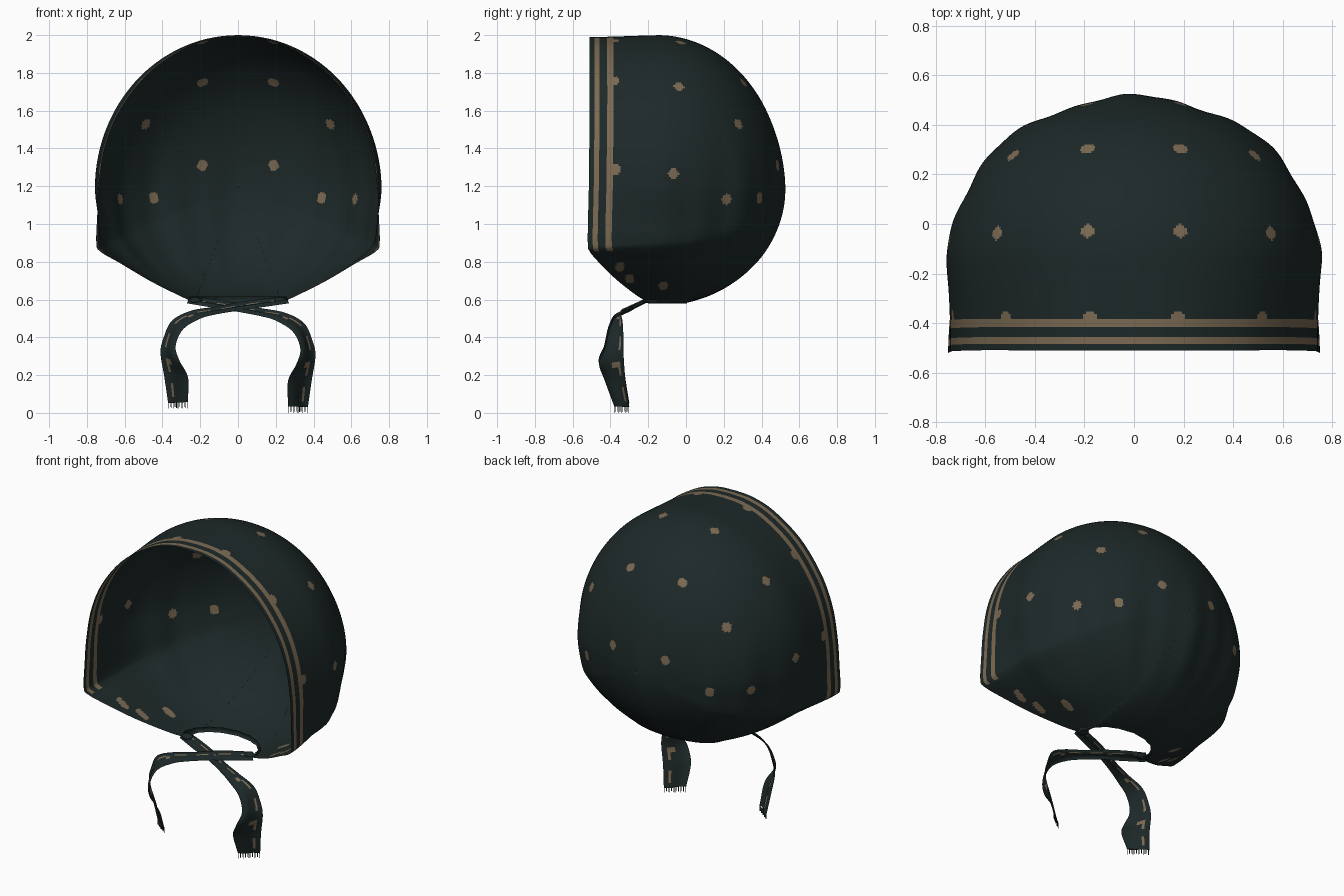
import bpy, bmesh, math
from mathutils import Vector

if "Cube" in bpy.data.objects:
    bpy.data.objects.remove(bpy.data.objects["Cube"])


def material(name, rgb):
    m = bpy.data.materials.new(name)
    m.diffuse_color = (*rgb, 1)
    m.use_nodes = True
    m.node_tree.nodes["Principled BSDF"].inputs["Base Color"].default_value = m.diffuse_color
    return m


MATS = [material("dark_teal_cloth", (0.0125, 0.0215, 0.0215)),
        material("tan_print", (0.20, 0.145, 0.086))]


def finish(bm, name):
    me = bpy.data.meshes.new(name)
    for f in bm.faces:
        f.smooth = True
    bm.to_mesh(me)
    bm.free()
    for m in MATS:
        me.materials.append(m)
    ob = bpy.data.objects.new(name, me)
    bpy.context.collection.objects.link(ob)
    return ob


def spline(pts, n):
    """Smooth curve through pts, resampled to n+1 evenly spaced points."""
    p = [Vector(q) for q in pts]
    p = [2 * p[0] - p[1]] + p + [2 * p[-1] - p[-2]]
    dense = []
    for a, b, c, d in zip(p, p[1:], p[2:], p[3:]):
        for i in range(30):
            t = i / 30
            dense.append(0.5 * (2 * b + (c - a) * t + (2 * a - 5 * b + 4 * c - d) * t * t
                                + (3 * b - a - 3 * c + d) * t ** 3))
    dense.append(p[-2])
    cum = [0]
    for a, b in zip(dense, dense[1:]):
        cum.append(cum[-1] + (b - a).length)
    out, k = [], 0
    for i in range(n + 1):
        s = cum[-1] * i / n
        while k < len(cum) - 2 and cum[k + 1] < s:
            k += 1
        f = (s - cum[k]) / max(cum[k + 1] - cum[k], 1e-9)
        out.append(dense[k].lerp(dense[k + 1], min(max(f, 0), 1)))
    return out


def smooth(a, b, x):
    t = min(max((x - a) / (b - a), 0), 1)
    return t * t * (3 - 2 * t)


# ---- hood: free edge running from back of neck, round the face, to the crown
EDGE = [(0, 0.0, .582), (.14, -.03, .582), (.22, -.10, .582), (.25, -.21, .592),
        (.45, -.35, .69), (.62, -.455, .79), (.73, -.51, .855), (.75, -.52, .90),
        (.745, -.518, 1.05), (.735, -.514, 1.22), (.70, -.512, 1.42), (.62, -.51, 1.61),
        (.47, -.51, 1.80), (.28, -.51, 1.93), (.13, -.51, 1.98), (0, -.51, 1.99)]
half = spline(EDGE, 220)
edge = half + [Vector((-p.x, p.y, p.z)) for p in half[-2:0:-1]]
FIXED = [0, .013, .026, .035, .044, .053, .066, .08, .093, .103, .113, .127]   # rows fitting the stripes
ROWS = 140
Y0, DEPTH, ZC = -.15, .665, 1.2


def hood_point(e, s_frac, fixed=None):
    l1 = max(0, Y0 - e.y)
    b0 = math.asin(max(0, (e.y - Y0) / DEPTH))
    total = l1 + (math.pi / 2 - b0) * .72
    s = fixed if fixed is not None else FIXED[-1] + (total - FIXED[-1]) * s_frac
    if s < l1:
        y, k = e.y + s, 1.0
    else:
        b = b0 + (s - l1) / .72
        y, k = Y0 + DEPTH * math.sin(b), math.cos(b) / math.cos(b0)
    # edge outline relaxes into a rounded egg outline further back
    h = .8 if e.z > ZC else .65
    a = math.atan2((e.z - ZC) / h, e.x / .755)
    egg = (.755 * math.cos(a), ZC + h * math.sin(a) * (1 if e.z > ZC else .97))
    w = smooth(0, .42, s)
    if e.z < ZC:
        w *= .5 + .5 * smooth(.9, ZC, e.z) + .25 * smooth(.4, .9, s) * (1 - smooth(.9, ZC, e.z))
    x = (e.x * (1 - w) + egg[0] * w) * k
    z = ZC + ((e.z * (1 - w) + egg[1] * w) - ZC) * k
    z = max(z, .582)
    # gathered folds fanning up from the neck
    phi = math.atan2(x, y + .12)
    amp = (1 - smooth(1.05, 1.6, z)) * smooth(.62, .85, z) * smooth(-.3, .05, y)
    g = 1 + amp * (.016 * math.cos(7.5 * abs(phi)) + .006 * math.cos(19 * phi + 1))
    return Vector((x * g, -.12 + (y + .12) * g, z))


bm = bmesh.new()
grid = []
for e in edge:
    col = [hood_point(e, 0, s) for s in FIXED]
    col += [hood_point(e, i / ROWS) for i in range(1, ROWS)]
    grid.append([bm.verts.new(c) for c in col])
pole = bm.verts.new((0, Y0 + DEPTH, ZC))
n, m = len(grid), len(grid[0])
for i in range(n):
    a, b = grid[i], grid[(i + 1) % n]
    for j in range(m - 1):
        f = bm.faces.new((a[j], a[j + 1], b[j + 1], b[j]))
        # two border stripes along the face opening
        if j in (2, 3, 4, 8, 9, 10)[0:6] and FIXED[j] not in (.044, .093) and edge[i].z > .85:
            f.material_index = 1
        elif j in (4, 8) and edge[i].z > .85:
            f.material_index = 1
    bm.faces.new((a[-1], pole, b[-1]))

# printed dots: approximate places, snapped to the cloth
DOTS = [(.19, -.03, 1.97), (.56, -.03, 1.74), (.75, -.07, 1.27), (.19, .31, 1.76),
        (.50, .29, 1.53), (.19, .50, 1.31), (.44, .39, 1.14), (.63, .22, 1.13),
        (.18, -.385, 1.97), (.51, -.385, 1.75), (.73, -.385, 1.29),
        (.42, -.12, .67), (.60, -.35, .75), (.50, -.30, .69)]
bm.faces.ensure_lookup_table()
cent = [f.calc_center_median() for f in bm.faces]
for d in DOTS:
    for sx in (1, -1):
        q = Vector((d[0] * sx, d[1], d[2]))
        near = [(f, p) for f, p in zip(bm.faces, cent)
                if abs(p.x - q.x) < .2 and abs(p.y - q.y) < .2 and abs(p.z - q.z) < .2]
        c = min((p for f, p in near), key=lambda p: (p - q).length_squared)
        for f, p in near:
            o = p - c
            if d[2] < .8:                      # stretched where the cloth is gathered
                o = Vector((o.x * .6, o.y * 1.2, o.z * .6))
            if o.length < (.034 if d[1] == -.385 else .029) and p.y > -.41:
                f.material_index = 1
bmesh.ops.recalc_face_normals(bm, faces=bm.faces[:])
finish(bm, "hood")

# ---- crossed ties: ribbons swept between a front and a back edge
FRONT = [(-.27, -.215, .58), (-.12, -.265, .555), (0, -.30, .535), (.12, -.35, .512),
         (.20, -.385, .488), (.29, -.41, .43), (.33, -.43, .34), (.31, -.46, .26),
         (.265, -.43, .17), (.265, -.38, .035)]
BACK = [(-.24, -.175, .615), (-.12, -.21, .60), (0, -.25, .58), (.12, -.30, .555),
        (.25, -.34, .53), (.35, -.335, .475), (.395, -.33, .38), (.41, -.33, .30),
        (.39, -.32, .17), (.37, -.30, .03)]
W = 10
for side, name, dy, lift in ((1, "right_tie", 0, 0), (-1, "left_tie", -.012, .022)):
    bm = bmesh.new()
    fa, ba = spline(FRONT, 70), spline(BACK, 70)
    rows = []
    for i, (p, q) in enumerate(zip(fa, ba)):
        fade = i / 70
        nrm = Vector((.6, -.8, 0)).lerp(Vector((0, -.4, .9)), 1 - smooth(.3, .6, fade))
        row = []
        for k in range(W + 1):
            v = p.lerp(q, k / W) + nrm * .008 * math.sin(k / W * math.pi * 2)
            row.append(bm.verts.new((v.x * side, v.y + dy * (1 - fade), v.z + lift * fade)))
        rows.append(row)
    for i in range(70):
        for k in range(W):
            f = bm.faces.new((rows[i][k], rows[i][k + 1], rows[i + 1][k + 1], rows[i + 1][k]))
            # broken border stripe and a few dots
            if (k == 7 and i % 9 < 5) or (k in (5, 6) and i % 20 in (14, 15)):
                f.material_index = 1
    finish(bm, name)

    # fringe threads at the cut end
    bm = bmesh.new()
    for k in range(13):
        c = fa[-1].lerp(ba[-1], (k + .5) / 13)
        top, low = c.z + lift + .004, lift + .004 * (k % 3)
        r = bmesh.ops.create_cube(bm, size=1)
        for v in r["verts"]:
            v.co = Vector((c.x * side + v.co.x * .003, c.y + v.co.y * .003,
                           (top + low) / 2 + v.co.z * (top - low)))
    finish(bm, name + "_fringe")

# ---- gathered hem round the back of the neck
bm = bmesh.new()
rim = []
for i in range(61):
    t = math.pi * (i / 60)
    r = 1 + .012 * math.sin(17 * t)
    x, y = .255 * math.cos(t) * r, -.19 + .19 * math.sin(t) * r
    rim.append([bm.verts.new((x * q, -.19 + (y + .19) * q, z))
                for q, z in ((1.0, .615), (1.03, .60), (1.01, .58), (.97, .585))])
for a, b in zip(rim, rim[1:]):
    for j in range(3):
        bm.faces.new((a[j], b[j], b[j + 1], a[j + 1]))
finish(bm, "neck_hem")

# ---- small gathered bunches where the ties leave the hood
for side, name in ((1, "right_gather"), (-1, "left_gather")):
    bm = bmesh.new()
    bmesh.ops.create_uvsphere(bm, u_segments=20, v_segments=10, radius=1)
    for v in bm.verts:
        r = 1 + .12 * math.cos(5 * math.atan2(v.co.z, v.co.y))
        v.co = Vector((side * .225 + v.co.x * .035, -.2 + v.co.y * .03 * r, .596 + v.co.z * .016 * r))
    finish(bm, name)
